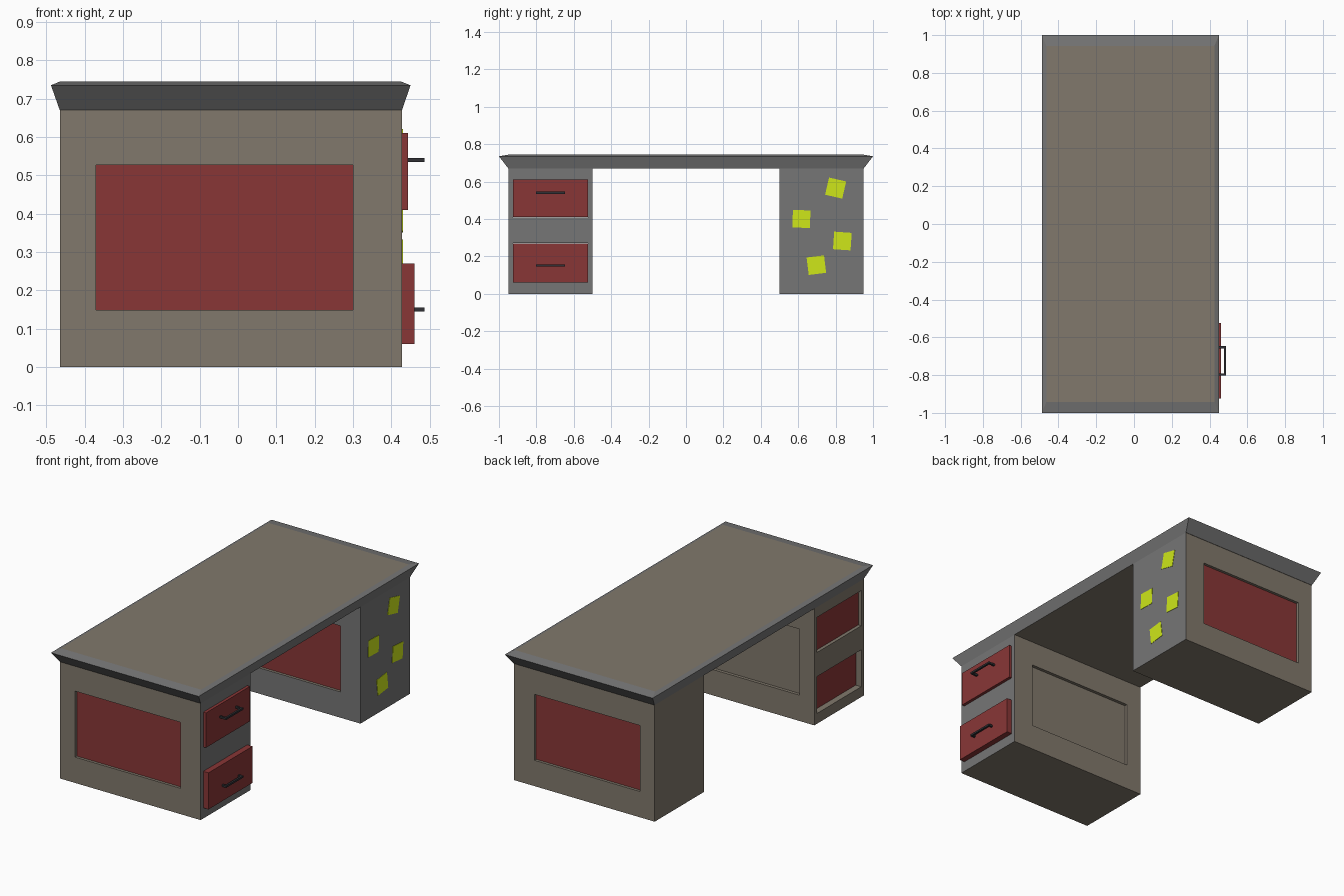
import bpy, bmesh
from math import radians
from mathutils import Matrix, Vector

if "Cube" in bpy.data.objects:
    bpy.data.objects.remove(bpy.data.objects["Cube"])


def mat(name, r, g, b):
    m = bpy.data.materials.new(name)
    m.diffuse_color = (r, g, b, 1)
    m.use_nodes = True
    m.node_tree.nodes["Principled BSDF"].inputs["Base Color"].default_value = m.diffuse_color
    return m


TAUPE = mat("taupe", 0.22, 0.19, 0.15)
GREY = mat("grey", 0.18, 0.18, 0.18)
RED = mat("red", 0.25, 0.037, 0.037)
YELLOW = mat("yellow", 0.62, 0.80, 0.01)
BLACK = mat("black", 0.03, 0.03, 0.035)


def add_box(bm, x, y, z):
    lo, hi = Vector((x[0], y[0], z[0])), Vector((x[1], y[1], z[1]))
    m = Matrix.Translation((lo + hi) / 2) @ Matrix.Diagonal((*(hi - lo), 1))
    return bmesh.ops.create_cube(bm, size=1, matrix=m)


def finish(name, bm, *mats):
    me = bpy.data.meshes.new(name)
    bm.normal_update()
    bm.to_mesh(me)
    bm.free()
    ob = bpy.data.objects.new(name, me)
    bpy.context.collection.objects.link(ob)
    for m in mats:
        me.materials.append(m)
    return ob


def boxes(name, parts, *mats):
    bm = bmesh.new()
    for p in parts:
        add_box(bm, *p)
    return finish(name, bm, *mats)


X0, X1, TOP = -0.465, 0.428, 0.672
PX, PZ, DEPTH = (-0.37, 0.30), (0.148, 0.527), 0.018
DY = (-0.925, -0.525)
# front x, back x, z range, handle height
DRAWERS = {"upper": (0.444, -0.447, (0.41, 0.61), 0.54),
           "lower": (0.460, -0.431, (0.06, 0.27), 0.15)}


def pedestal(name, y, grey_normals, tunnels):
    ob = boxes(name, [((X0, X1), y, (0, TOP))], TAUPE, GREY)
    for p in ob.data.polygons:
        if any(p.normal.dot(Vector(n)) > 0.9 for n in grey_normals):
            p.material_index = 1
    # recessed side panels and drawer tunnels
    cuts = [(PX, (y[0] - 0.1, y[0] + DEPTH), PZ), (PX, (y[1] - DEPTH, y[1] + 0.1), PZ)]
    cuts += tunnels
    cutter = boxes(name + "_cutter", cuts)
    cutter.hide_render = True
    mod = ob.modifiers.new("cut", 'BOOLEAN')
    mod.operation, mod.solver, mod.object = 'DIFFERENCE', 'EXACT', cutter
    bpy.context.view_layer.objects.active = ob
    bpy.ops.object.modifier_apply(modifier=mod.name)
    bpy.data.objects.remove(cutter)


# pedestals
tunnels = [((X0 - 0.1, X1 + 0.1), (DY[0] - 0.001, DY[1] + 0.001),
            (z[0] - 0.001, z[1] + 0.001)) for _, _, z, _ in DRAWERS.values()]
pedestal("drawer_pedestal", (-0.95, -0.5), [(1, 0, 0)], tunnels)
pedestal("plain_pedestal", (0.5, 0.948), [(1, 0, 0), (0, -1, 0)], [])

# red inlays in the recesses
T = 0.002
for name, y in (("front_inlay", -0.95 + DEPTH - T), ("inner_inlay", 0.5 + DEPTH - T),
                ("rear_inlay", 0.948 - DEPTH)):
    boxes(name, [(PX, (y, y + T), PZ)], RED)

# tabletop: stacked rectangles, flared edge and shallow chamfer
bm = bmesh.new()
loops = []
for x0, x1, y, z in ((X0, X1, 0.95, 0.67), (-0.488, 0.45, 1.0, 0.735),
                     (-0.464, 0.425, 0.942, 0.745)):
    loops.append([bm.verts.new(c) for c in
                  ((x0, -y, z), (x1, -y, z), (x1, y, z), (x0, y, z))])
for a, b in zip(loops, loops[1:]):
    for i in range(4):
        j = (i + 1) % 4
        bm.faces.new((a[i], a[j], b[j], b[i])).material_index = 1
bm.faces.new(loops[0][::-1])
bm.faces.new(loops[-1])
finish("tabletop", bm, TAUPE, GREY)

# drawers and bar handles
for name, (front, back, z, hz) in DRAWERS.items():
    boxes(name + "_drawer", [((back, front), DY, z)], RED)
    r = 0.0055
    zz = (hz - r, hz + r)
    boxes(name + "_handle", [
        ((0.476, 0.487), (-0.803, -0.647), zz),
        ((front - 0.002, 0.476), (-0.803, -0.792), zz),
        ((front - 0.002, 0.476), (-0.658, -0.647), zz)], BLACK)

# paper notes stuck on the plain pedestal
for i, (y, z, a) in enumerate(((0.80, 0.565, -13), (0.617, 0.40, -2),
                               (0.836, 0.282, -4), (0.697, 0.153, 7))):
    h = 0.047
    ob = boxes(f"paper_note_{i + 1}", [((-0.001, 0.002), (-h, h), (-h, h))], YELLOW)
    ob.location = (X1, y, z)
    ob.rotation_euler.x = radians(a)
